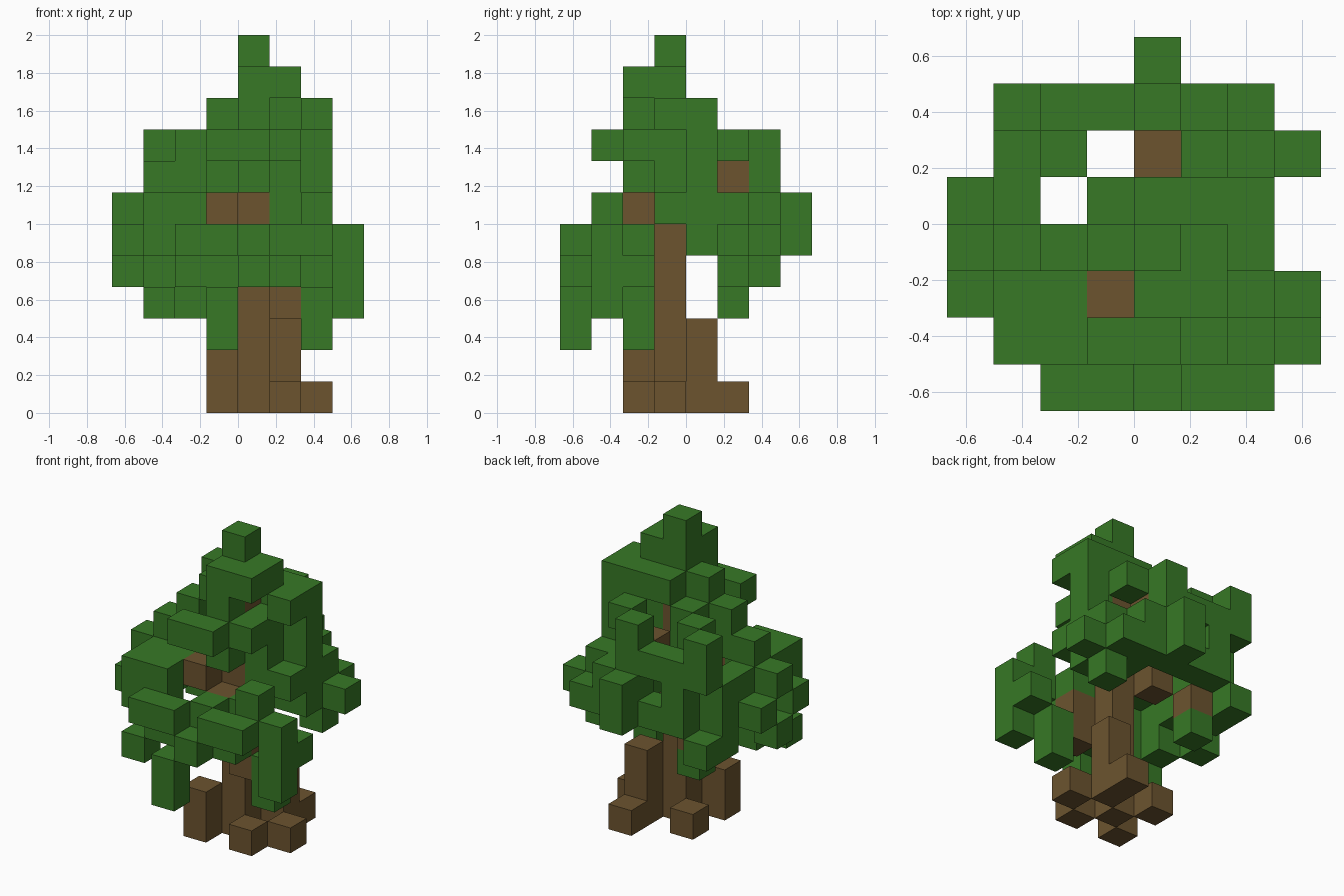
import bpy
import bmesh
from mathutils import Vector

cube = bpy.data.objects.get("Cube")
if cube:
    bpy.data.objects.remove(cube, do_unlink=True)

CELL = 1 / 6

# Block plan, one floor per line from the ground up.
# Rows run from back to front, columns from -x to +x; T is trunk, L is leaf.
E = "........"
FLOORS = [
    # roots and lower trunk
    [E, E, ".....T..", "...T.T..", "....T.T.", "...T.T..", E, E],
    [E, E, E, ".....T..", "....T...", "...T....", E, E],
    [E, E, E, ".....T..", "....T...", "......L.", E, "...L...."],
    # hanging foliage
    [E, E, "..L.....", E, "....T...", ".....TL.", ".L.....L", "...L...."],
    [E, ".L......", ".LT...L.", E, "L...T...", ".L...T.L", "..LL.L.L", "....L..."],
    # widest part of the crown with branches
    ["....L...", "..LLLLL.", ".L...LLL", "LL.T.LL.", ".L..T...", "LL..TL..", ".LL.L.LL", "..LL.LL."],
    ["....L...", "..L.LL..", ".L...LL.", ".L..TLL.", "LL..TLL.", ".LLT....", ".LL...L.", E],
    [E, ".LLLL...", "..L.T...", "...L..L.", ".LL.TL..", "....L...", E, E],
    # upper crown
    [E, ".L..L...", "..L..L..", "...L..L.", "..L.TL..", ".....L..", "...LL...", E],
    [E, E, E, "....LLL.", "...LT.L.", "....L...", E, E],
    [E, E, E, E, "....LL..", "....LL..", E, E],
    # tip
    [E, E, E, E, "....L...", E, E, E],
]

cells = {}
for k, floor in enumerate(FLOORS):
    for r, row in enumerate(floor):
        for c, kind in enumerate(row):
            if kind != ".":
                cells[(c - 4, 3 - r, k)] = kind


def material(name, color):
    mat = bpy.data.materials.new(name)
    mat.use_nodes = True
    mat.diffuse_color = color
    bsdf = mat.node_tree.nodes["Principled BSDF"]
    bsdf.inputs["Base Color"].default_value = color
    bsdf.inputs["Roughness"].default_value = 1
    return mat


def build_blocks(name, kind, mat):
    """Make one mesh from the outer faces of all blocks of a kind."""
    bm = bmesh.new()
    for cell, cell_kind in cells.items():
        if cell_kind != kind:
            continue
        center = Vector(cell) + Vector((0.5, 0.5, 0.5))
        for axis in range(3):
            for side in (-1, 1):
                neighbour = list(cell)
                neighbour[axis] += side
                if tuple(neighbour) in cells:
                    continue
                n, u = Vector(), Vector()
                n[axis] = side / 2
                u[(axis + 1) % 3] = 0.5
                v = n.cross(u) * 2
                corners = (-u - v, u - v, u + v, v - u)
                bm.faces.new([bm.verts.new((center + n + p) * CELL) for p in corners])
    bmesh.ops.remove_doubles(bm, verts=bm.verts, dist=CELL / 100)
    mesh = bpy.data.meshes.new(name)
    bm.to_mesh(mesh)
    bm.free()
    mesh.materials.append(mat)
    obj = bpy.data.objects.new(name, mesh)
    bpy.context.collection.objects.link(obj)
    return obj


build_blocks("trunk_and_branches", "T", material("bark brown", (0.150, 0.088, 0.028, 1)))
build_blocks("foliage", "L", material("leaf green", (0.038, 0.190, 0.019, 1)))
